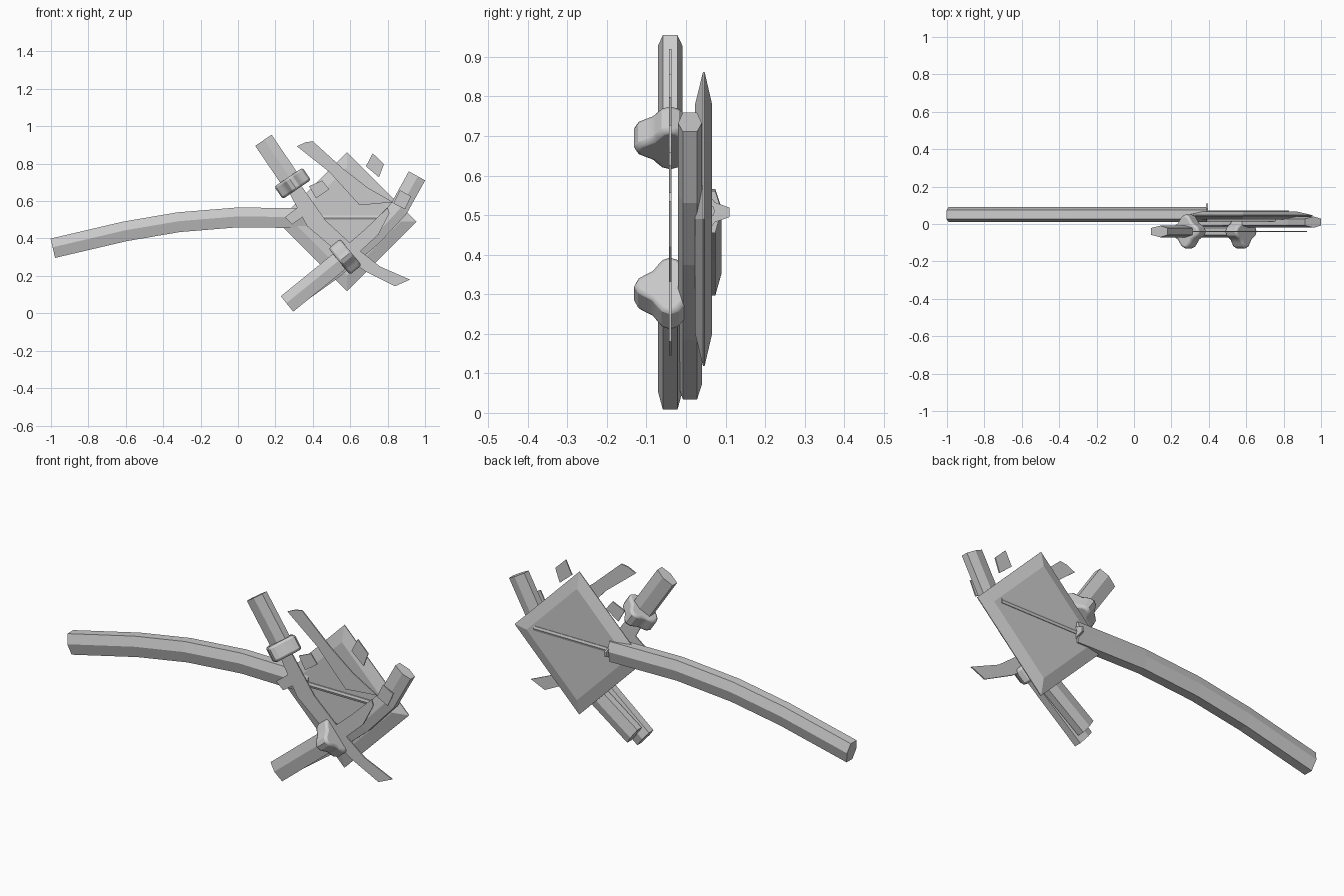
import bpy, bmesh
from math import cos, sin, pi
from mathutils import Vector

if "Cube" in bpy.data.objects:
    bpy.data.objects.remove(bpy.data.objects["Cube"])


def make(name, verts, faces, bevel=0.0):
    me = bpy.data.meshes.new(name)
    me.from_pydata(verts, [], faces)
    bm = bmesh.new()
    bm.from_mesh(me)
    bmesh.ops.recalc_face_normals(bm, faces=bm.faces)
    bm.to_mesh(me)
    bm.free()
    ob = bpy.data.objects.new(name, me)
    bpy.context.collection.objects.link(ob)
    if bevel:
        m = ob.modifiers.new("bevel", 'BEVEL')
        m.width = bevel
        m.segments = 2
        m.limit_method = 'ANGLE'
        m.angle_limit = 1.0
    return ob


def sweep(name, path, section, y, bevel=0.0):
    """Sweep a (width, depth) section along an x,z path lying at depth y."""
    pts = [Vector((x, 0, z)) for x, z in path]
    n, verts, faces = len(section), [], []
    for i, p in enumerate(pts):
        t = (pts[min(i + 1, len(pts) - 1)] - pts[max(i - 1, 0)]).normalized()
        side = Vector((-t.z, 0, t.x))
        verts += [p + side * w + Vector((0, y + d, 0)) for w, d in section]
        if i:
            a, b = (i - 1) * n, i * n
            faces += [(a + k, a + (k + 1) % n, b + (k + 1) % n, b + k) for k in range(n)]
    faces += [tuple(range(n)), tuple(range(len(verts) - n, len(verts)))]
    return make(name, verts, faces, bevel)


def hexagon(w, d):
    return [(w, -d * .55), (w, d * .55), (0.3 * w, d), (-0.3 * w, d), (-w, d * .55),
            (-w, -d * .55), (-0.3 * w, -d), (0.3 * w, -d)]


def hex6(w, d):
    return [(w, -d * .6), (w, d * .6), (0, d), (-w, d * .6), (-w, -d * .6), (0, -d)] if w < d else \
           [(w, -d * .5), (w, d * .5), (w * .4, d), (-w, d * .5), (-w, -d * .5), (w * .4, -d)]


def hexa(w, d):
    # true six-sided section: flat edges, ridge along the middle of each face
    return [(w, -d * .6), (w, d * .6), (w * .1, d), (-w, d * .6), (-w, -d * .6), (w * .1, -d)]


def plate(name, outline, y=-0.04, t=0.003):
    n = len(outline)
    verts = [(x, y - t, z) for x, z in outline] + [(x, y + t, z) for x, z in outline]
    faces = [tuple(range(n)), tuple(range(n, 2 * n))]
    faces += [(k, (k + 1) % n, n + (k + 1) % n, n + k) for k in range(n)]
    return make(name, verts, faces)


# Scabbards
sweep("long_scabbard", [(-.99, .348), (-.605, .438), (-.318, .487), (0, .513), (.39, .508)],
      hexa(.053, .04), .05)
sweep("short_scabbard", [(.957, .735), (.86, .56), (.72, .41), (.5, .225), (.29, .075)],
      hexa(.05, .03), .01)

# Diamond backing plate with tapered rim
levels = [(.29, .023), (.372, .043), (.372, .047), (.29, .066)]
verts = [(.583 + r * cos(k * pi / 2), y, .49 + r * sin(k * pi / 2))
         for r, y in levels for k in range(4)]
faces = [(0, 1, 2, 3), (12, 13, 14, 15)]
faces += [(4 * i + k, 4 * i + (k + 1) % 4, 4 * i + 4 + (k + 1) % 4, 4 * i + 4 + k)
          for i in range(3) for k in range(4)]
make("diamond_plate", verts, faces)

# Narrow tongue across the plate and its small mouth stud
sweep("plate_tongue", [(.37, .51), (.83, .51)],
      [(.012, -.026), (.012, .026), (0, .03), (-.012, .026), (-.012, -.026), (0, -.03)], .043)
sweep("mouth_stud", [(.385, .507), (.395, .507)],
      [(.05, 0), (.025, .018), (.012, .055), (-.012, .055), (-.025, .018), (-.05, 0)], .055)

# Grips and four-lobed guards
lobes = []
for k in range(24):
    a = 2 * pi * k / 24
    r = .078 + .013 * cos(4 * a)
    lobes.append((r * cos(a), r * sin(a)))
for label, end, guard in (("upper", (.136, .925), (.292, .695)),
                          ("lower", (.262, .05), (.572, .302))):
    e, g = Vector(end), Vector(guard)
    d = (g - e).normalized()
    sweep(label + "_grip", [e, g], hexa(.053, .031), -.04)
    ob = sweep(label + "_guard", [g - d * .04, g + d * .04], lobes, -.04, .012)
    bpy.ops.object.select_all(action='DESELECT')
    bpy.context.view_layer.objects.active = ob
    ob.select_set(True)
    bpy.ops.object.shade_smooth_by_angle()

# Curved whole blade and the broken blade
plate("curved_blade", [(.26, .67), (.34, .68), (.47, .495), (.60, .375), (.76, .25), (.92, .18),
                       (.84, .145), (.68, .225), (.53, .33), (.37, .465)])
plate("broken_blade_tip", [(.315, .893), (.36, .914), (.40, .92), (.56, .775), (.69, .674),
                           (.83, .594), (.65, .578), (.49, .754)])
plate("broken_blade_stub", [(.57, .355), (.68, .45), (.80, .565), (.81, .535), (.75, .42), (.62, .30)])

# Blade shards
for i, s in enumerate((
        [(.38, .68), (.45, .71), (.487, .663), (.417, .615)],
        [(.25, .513), (.32, .567), (.358, .524), (.29, .476)],
        [(.684, .786), (.72, .856), (.78, .797), (.754, .727)],
        [(.83, .588), (.866, .658), (.925, .626), (.893, .556)])):
    plate("blade_shard_%d" % (i + 1), s)
